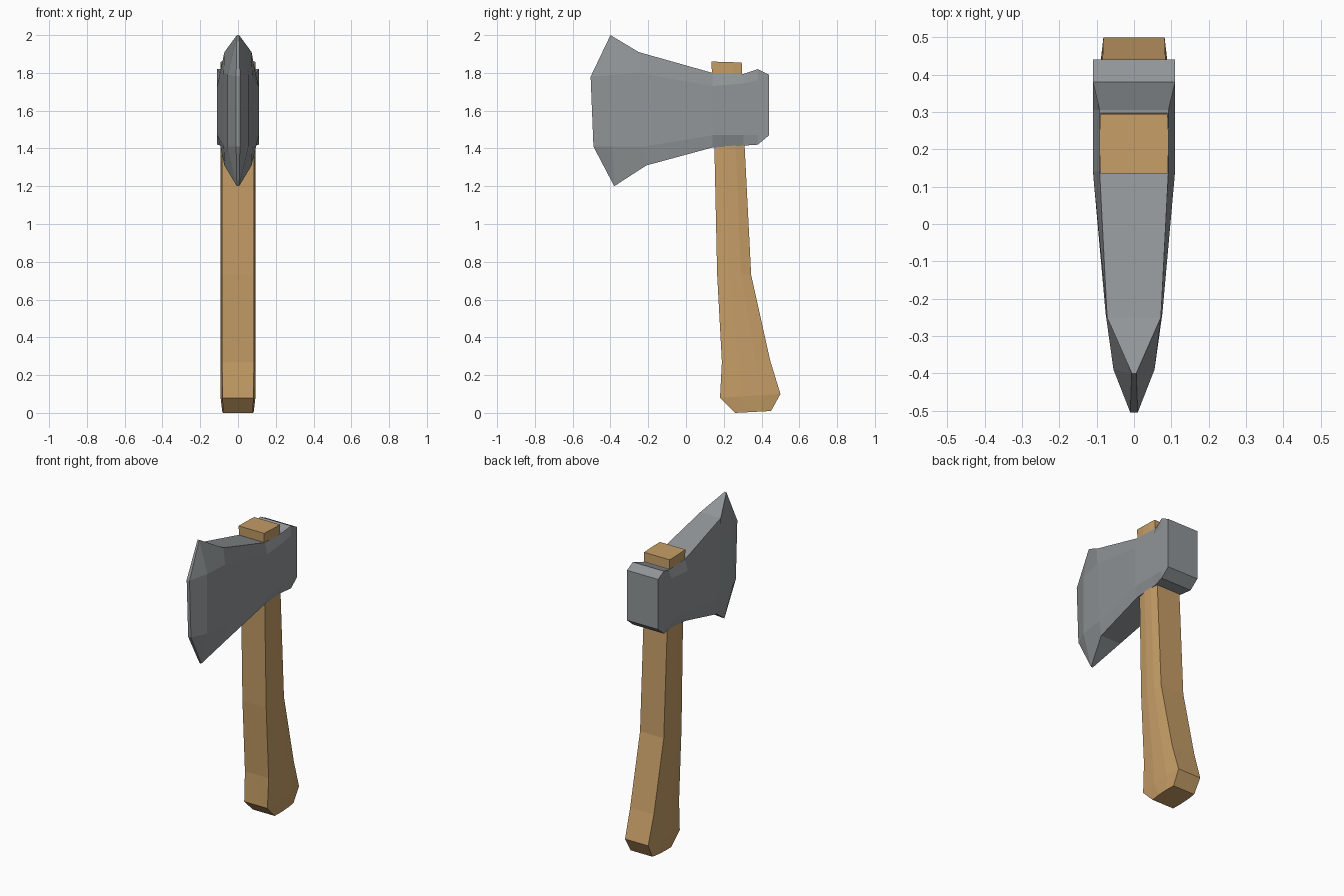
import bpy
import bmesh

if "Cube" in bpy.data.objects:
    bpy.data.objects.remove(bpy.data.objects["Cube"], do_unlink=True)


def material(name, rgb):
    mat = bpy.data.materials.new(name)
    mat.use_nodes = True
    color = (*rgb, 1)
    mat.diffuse_color = color
    mat.node_tree.nodes["Principled BSDF"].inputs["Base Color"].default_value = color
    return mat


def loft(name, sections, mat):
    """Skin half sections of (half width, y, z), mirrored across x; coincident points are shared."""
    bm = bmesh.new()
    shared = {}

    def vert(p):
        if p not in shared:
            shared[p] = bm.verts.new(p)
        return shared[p]

    def face(*points):
        corners = list(dict.fromkeys(vert(p) for p in points))
        if len(corners) > 2 and not bm.faces.get(corners):
            bm.faces.new(corners)

    def mirror(p):
        return (-p[0], p[1], p[2])

    rings = [half + [mirror(p) for p in reversed(half)] for half in sections]
    for a, b in zip(rings, rings[1:]):
        for i in range(len(a)):
            j = (i + 1) % len(a)
            face(a[i], a[j], b[j], b[i])
    # End caps are strips running across x
    for half in (sections[0], sections[-1]):
        for p, q in zip(half, half[1:]):
            face(p, q, mirror(q), mirror(p))
    bmesh.ops.recalc_face_normals(bm, faces=bm.faces)
    mesh = bpy.data.meshes.new(name)
    bm.to_mesh(mesh)
    bm.free()
    mesh.materials.append(mat)
    obj = bpy.data.objects.new(name, mesh)
    bpy.context.scene.collection.objects.link(obj)
    return obj


wood = material("warm wood", (0.56, 0.34, 0.135))
steel = material("grey steel", (0.28, 0.30, 0.31))


# Handle: slightly crowned sides, flaring into a knob at the foot
def handle_section(front, front_z, back, back_z, edge, crown):
    def at(t, width):
        return (width, front + (back - front) * t, front_z + (back_z - front_z) * t)
    return [at(0, edge), at(0.35, crown), at(0.7, crown), at(1, edge)]


loft("handle", [handle_section(*s) for s in (
    (0.26, 0.0, 0.45, 0.01, 0.078, 0.083),
    (0.18, 0.08, 0.50, 0.10, 0.082, 0.093),
    (0.19, 0.27, 0.445, 0.28, 0.084, 0.093),
    (0.165, 0.73, 0.345, 0.73, 0.084, 0.093),
    (0.15, 1.42, 0.31, 1.42, 0.084, 0.093),
    (0.135, 1.86, 0.295, 1.855, 0.09, 0.092),
)], wood)

# Axe head: sections from the square poll to the flared cutting edge
top_tip, bottom_tip = (0.006, -0.40, 2.0), (0.006, -0.38, 1.20)
loft("axe_head", [
    [(0.11, 0.44, 1.79), (0.11, 0.44, 1.76), (0.11, 0.44, 1.47), (0.11, 0.44, 1.47)],
    [(0.11, 0.38, 1.82), (0.11, 0.38, 1.76), (0.11, 0.38, 1.47), (0.11, 0.38, 1.42)],
    [(0.092, 0.305, 1.795), (0.11, 0.305, 1.745), (0.11, 0.305, 1.47), (0.092, 0.305, 1.415)],
    [(0.092, 0.14, 1.80), (0.11, 0.14, 1.73), (0.11, 0.14, 1.47), (0.092, 0.14, 1.405)],
    [(0.072, -0.25, 1.91), (0.076, -0.24, 1.80), (0.076, -0.22, 1.41), (0.072, -0.21, 1.31)],
    [top_tip, (0.055, -0.39, 1.79), (0.055, -0.39, 1.41), bottom_tip],
    [top_tip, (0.01, -0.505, 1.78), (0.01, -0.49, 1.41), bottom_tip],
], steel)
